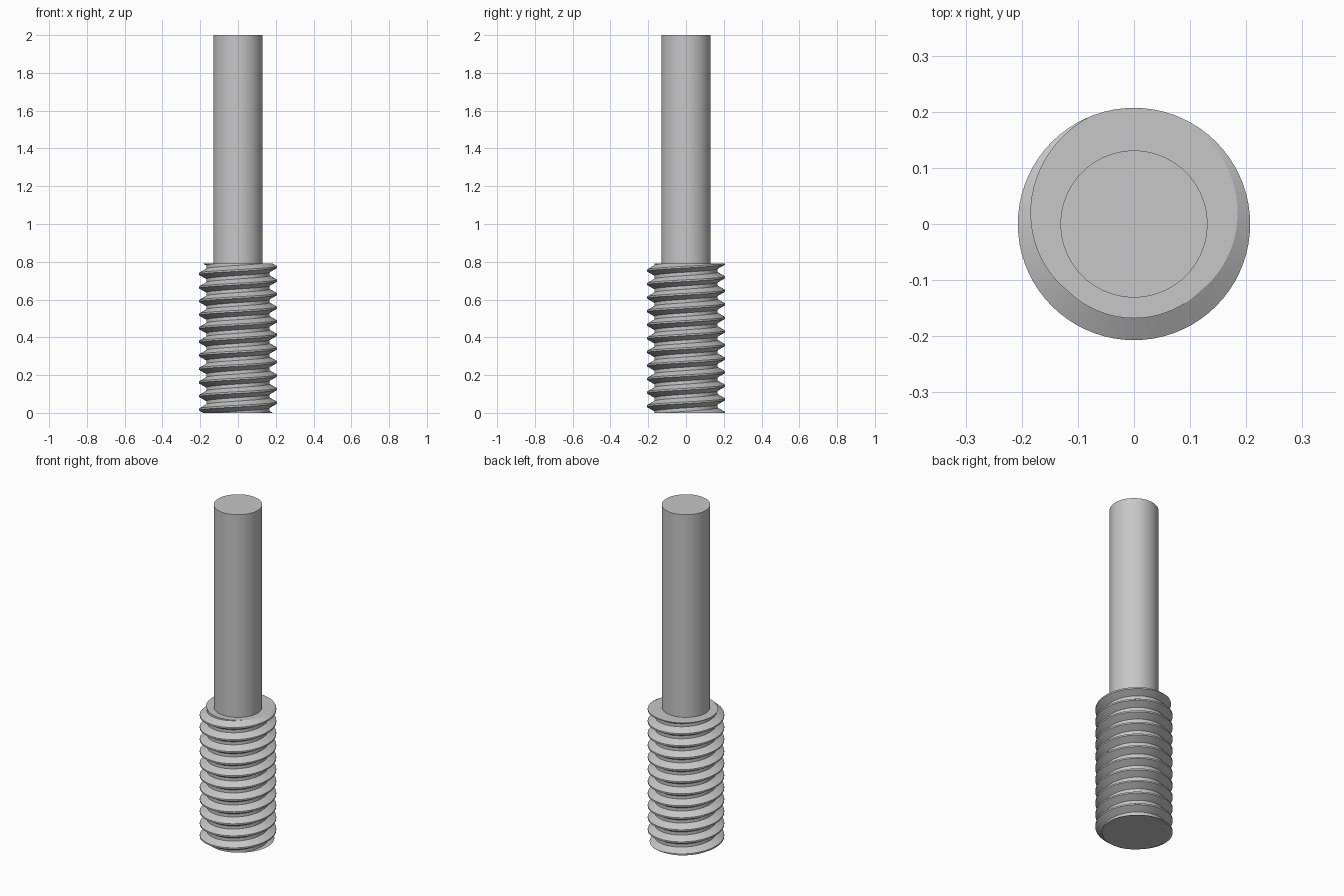
import bpy, bmesh, math
from mathutils import Vector

cube = bpy.data.objects.get("Cube")
if cube:
    bpy.data.objects.remove(cube, do_unlink=True)

CREST_R, ROOT_R, SHANK_R = 0.207, 0.168, 0.131
THREAD_TOP, TOTAL = 0.79, 2.0
TURNS, SEGMENTS = 11, 72
PITCH = THREAD_TOP / TURNS

steel = bpy.data.materials.new("steel_grey")
steel.use_nodes = True
colour = (0.57, 0.57, 0.57, 1)
steel.diffuse_color = colour
steel.node_tree.nodes["Principled BSDF"].inputs["Base Color"].default_value = colour


def finish(bm, name):
    """Turn a bmesh into a smooth shaded object with sharp edges kept."""
    bmesh.ops.recalc_face_normals(bm, faces=bm.faces[:])
    mesh = bpy.data.meshes.new(name)
    bm.to_mesh(mesh)
    bm.free()
    mesh.materials.append(steel)
    obj = bpy.data.objects.new(name, mesh)
    bpy.context.collection.objects.link(obj)
    bpy.ops.object.select_all(action='DESELECT')
    obj.select_set(True)
    bpy.context.view_layer.objects.active = obj
    bpy.ops.object.shade_smooth_by_angle(angle=math.radians(30))
    return obj


# Threaded body: one thread profile swept along a right-handed helix
profile = [(CREST_R, -1 / 16), (CREST_R, 1 / 16), (ROOT_R, 3 / 8), (ROOT_R, 5 / 8),
           (CREST_R, 15 / 16)]
bm = bmesh.new()
previous = None
for i in range((TURNS + 4) * SEGMENTS + 1):
    turn = i / SEGMENTS
    angle = math.tau * turn + math.pi / 2   # a crest meets the end face at the back
    row = [bm.verts.new((r * math.cos(angle), r * math.sin(angle), (turn - 2 + h) * PITCH))
           for r, h in profile]
    if previous:
        for k in range(len(profile) - 1):
            bm.faces.new((previous[k], row[k], row[k + 1], previous[k + 1]))
    previous = row
bmesh.ops.remove_doubles(bm, verts=bm.verts[:], dist=1e-5)

# Flat ends of the threaded body
for z, direction in ((0, -1), (THREAD_TOP, 1)):
    bmesh.ops.bisect_plane(bm, geom=bm.verts[:] + bm.edges[:] + bm.faces[:], dist=1e-6,
                           plane_co=Vector((0, 0, z)), plane_no=Vector((0, 0, direction)),
                           clear_outer=True)
    rim = [e for e in bm.edges if e.is_boundary and all(abs(v.co.z - z) < 1e-4 for v in e.verts)]
    bmesh.ops.holes_fill(bm, edges=rim, sides=0)
finish(bm, "threaded_body")

# Plain shank
bm = bmesh.new()
base = THREAD_TOP - 0.02
bmesh.ops.create_cone(bm, cap_ends=True, segments=SEGMENTS, radius1=SHANK_R, radius2=SHANK_R,
                      depth=TOTAL - base)
bmesh.ops.translate(bm, verts=bm.verts[:], vec=(0, 0, (TOTAL + base) / 2))
finish(bm, "shank")
